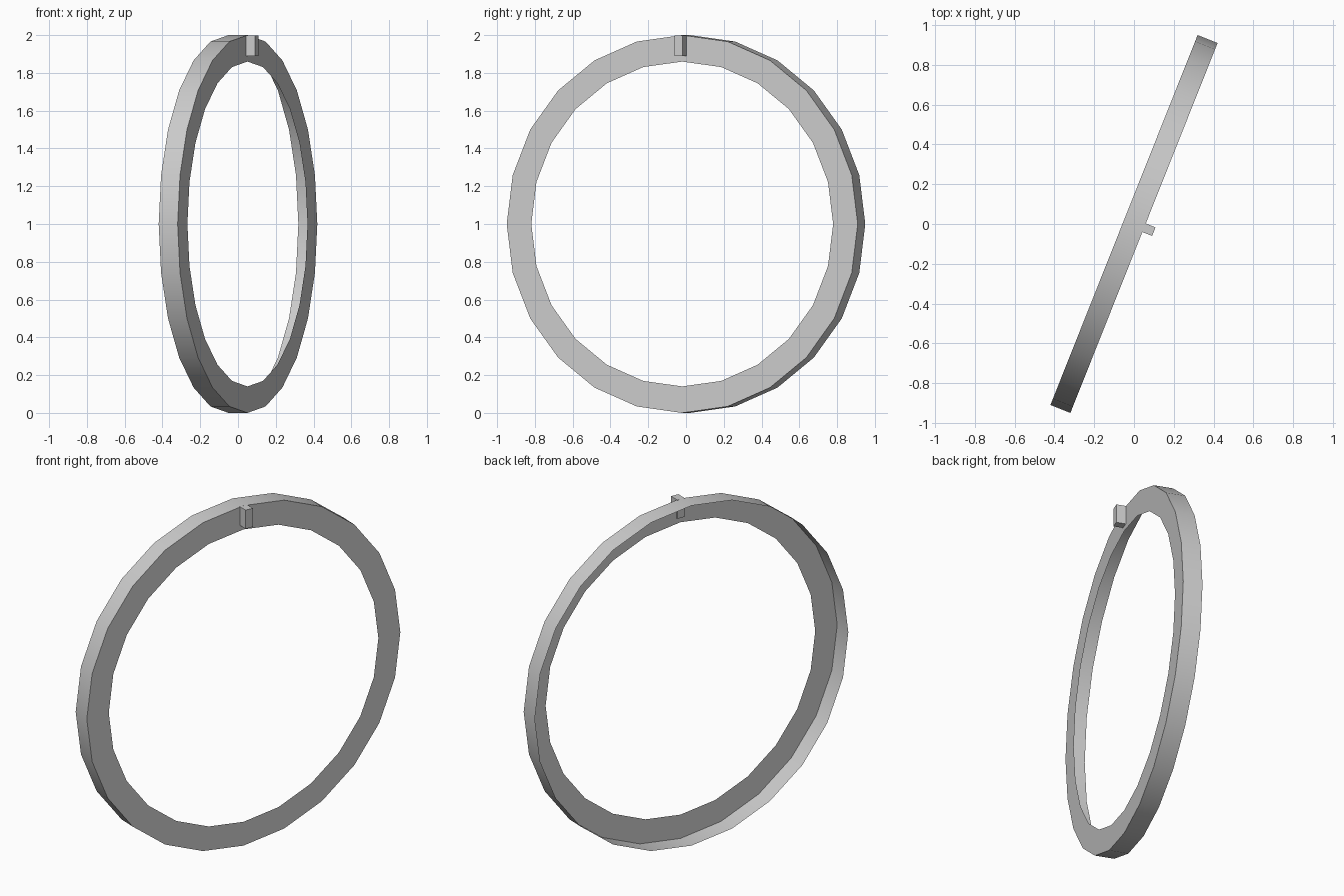
import bpy, bmesh
from math import sin, cos, radians, tau

if "Cube" in bpy.data.objects:
    bpy.data.objects.remove(bpy.data.objects["Cube"])

SIDES, R_OUT, R_IN, HALF = 24, 1.0, 0.86, 0.054
TURN = radians(-21.7)


def finish(name, bm):
    mesh = bpy.data.meshes.new(name)
    bm.to_mesh(mesh)
    bm.free()
    ob = bpy.data.objects.new(name, mesh)
    bpy.context.collection.objects.link(ob)
    ob.rotation_euler.z = TURN
    return ob


# Hoop: an outer rim plus one flat ring face, open at the back and inside
bm = bmesh.new()
profile = [(-HALF, R_OUT), (HALF, R_OUT), (HALF, R_IN)]
loops = [[bm.verts.new((x, r * sin(i * tau / SIDES), 1 + r * cos(i * tau / SIDES)))
          for i in range(SIDES)] for x, r in profile]
for a, b in zip(loops, loops[1:]):
    for i in range(SIDES):
        j = (i + 1) % SIDES
        bm.faces.new((a[i], b[i], b[j], a[j]))
# Make the rim face outwards and the ring face away from the open side
bm.normal_update()
for f in bm.faces:
    c = f.calc_center_median()
    out = f.normal.x if abs(f.normal.x) > 0.5 else f.normal.y * c.y + f.normal.z * (c.z - 1)
    if out < 0:
        f.normal_flip()
hoop = finish("hoop", bm)
bpy.context.view_layer.objects.active = hoop
hoop.select_set(True)
bpy.ops.object.shade_smooth_by_angle(angle=radians(30))

# Small tab at the top, poking slightly through the ring face
bm = bmesh.new()
bmesh.ops.create_cube(bm, size=1)
bmesh.ops.scale(bm, vec=(0.06, 0.046, 0.11), verts=bm.verts)
bmesh.ops.translate(bm, vec=(0.077, 0.001, 1.944), verts=bm.verts)
finish("top_tab", bm)
